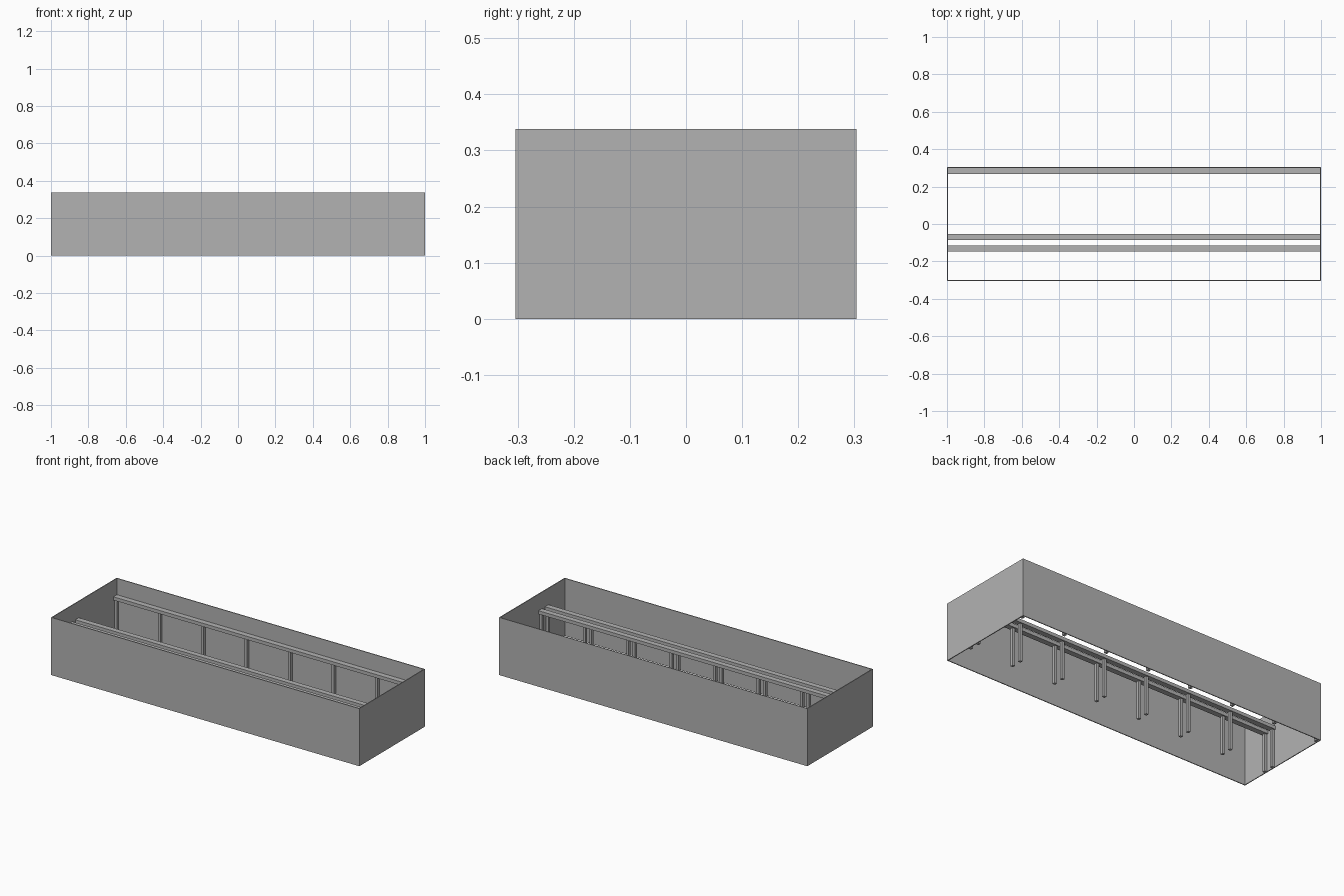
import bpy

cube = bpy.data.objects.get("Cube")
if cube:
    bpy.data.objects.remove(cube, do_unlink=True)

grey = bpy.data.materials.new("plain_grey")
grey.use_nodes = True
COLOUR = (0.45, 0.45, 0.45, 1)
grey.diffuse_color = COLOUR
grey.node_tree.nodes["Principled BSDF"].inputs["Base Color"].default_value = COLOUR

HALF_X, HALF_Y, HEIGHT, WALL = 1.0, 0.304, 0.338, 0.005
RAIL_TOP, RAIL_THICK, RAIL_WIDTH = 0.242, 0.02, 0.032
POST, POST_COUNT = 0.016, 8


def box(name, low, high):
    """Add an axis-aligned box between two corners."""
    middle = [(a + b) / 2 for a, b in zip(low, high)]
    bpy.ops.mesh.primitive_cube_add(size=1, location=middle)
    obj = bpy.context.object
    obj.name = name
    obj.scale = [b - a for a, b in zip(low, high)]
    bpy.ops.object.transform_apply(location=False, rotation=False, scale=True)
    obj.data.materials.append(grey)
    return obj


# Four thin walls, open above and below
inner_x, inner_y = HALF_X - WALL, HALF_Y - WALL
box("front_wall", (-HALF_X, -HALF_Y, 0), (HALF_X, -inner_y, HEIGHT))
box("back_wall", (-HALF_X, inner_y, 0), (HALF_X, HALF_Y, HEIGHT))
box("left_wall", (inner_x, -inner_y, 0), (HALF_X, inner_y, HEIGHT))
box("right_wall", (-HALF_X, -inner_y, 0), (-inner_x, inner_y, HEIGHT))

# Long rails, each on a row of square posts
rail_bottom = RAIL_TOP - RAIL_THICK
end_post = inner_x - POST / 2
for row, y in (("front", -0.13), ("middle", -0.07), ("back", inner_y - RAIL_WIDTH / 2)):
    box(row + "_rail", (-inner_x, y - RAIL_WIDTH / 2, rail_bottom),
        (inner_x, y + RAIL_WIDTH / 2, RAIL_TOP))
    for i in range(POST_COUNT):
        x = -end_post + 2 * end_post * i / (POST_COUNT - 1)
        box(f"{row}_post_{i + 1}", (x - POST / 2, y - POST / 2, 0),
            (x + POST / 2, y + POST / 2, rail_bottom))
